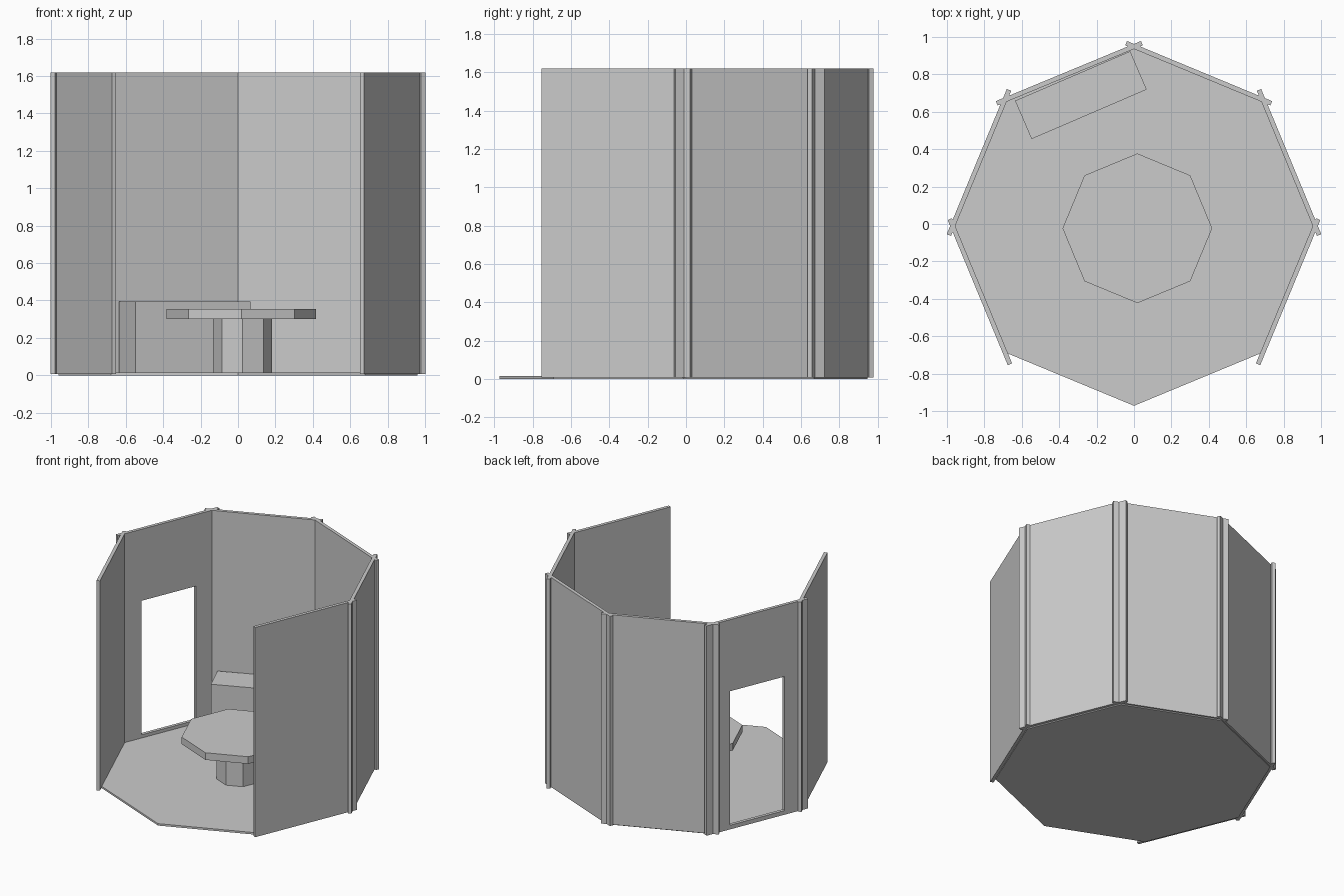
import bpy
from math import radians, pi, atan2

if "Cube" in bpy.data.objects:
    bpy.data.objects.remove(bpy.data.objects["Cube"])


def prism(name, radius, x, y, z0, z1):
    """Upright octagonal prism with a corner on the x axis."""
    bpy.ops.mesh.primitive_cylinder_add(vertices=8, radius=radius, depth=z1 - z0,
                                        location=(x, y, (z0 + z1) / 2))
    ob = bpy.context.object
    ob.name = name
    return ob


def box(name, size, loc, angle):
    """Box of given size, turned about z, with its size baked in."""
    bpy.ops.mesh.primitive_cube_add(size=1, location=loc, rotation=(0, 0, angle))
    ob = bpy.context.object
    ob.name = name
    ob.scale = size
    bpy.ops.object.transform_apply(location=False, rotation=False, scale=True)
    return ob


FLOOR_TOP = 0.015
WALL_Z0, WALL_Z1 = 0.008, 1.62
WALL_LEN, WALL_T = 0.84, 0.025

# Octagonal floor slab
prism("floor", 0.96, 0, -0.012, 0, FLOOR_TOP)

# Six wall panels, overlapping at the corners; the front two sides stay open
panels = {}
for label, cx, cy, normal in (("front", 0.824, -0.362, -22.5),
                              ("middle", 0.829, 0.329, 22.5),
                              ("back", 0.346, 0.806, 67.5)):
    for side, s in (("right", 1), ("left", -1)):
        ang = radians(normal) if s > 0 else pi - radians(normal)
        panels[label, side] = box(f"{label}_{side}_wall",
                                  (WALL_T, WALL_LEN, WALL_Z1 - WALL_Z0),
                                  (s * cx, cy, (WALL_Z0 + WALL_Z1) / 2), ang)

# Doorway cut through the middle left wall
door_wall = panels["middle", "left"]
cutter = box("doorway_cutter", (0.3, 0.45, 1.03),
             (door_wall.location.x, door_wall.location.y, 0.04 + 1.03 / 2),
             door_wall.rotation_euler.z)
cutter.hide_render = True
mod = door_wall.modifiers.new("doorway", 'BOOLEAN')
mod.operation = 'DIFFERENCE'
mod.solver = 'EXACT'
mod.object = cutter
bpy.context.view_layer.objects.active = door_wall
bpy.ops.object.modifier_apply(modifier=mod.name)
bpy.data.objects.remove(cutter)

# Table: octagonal top on an octagonal pedestal
prism("table_top", 0.40, 0.018, -0.023, 0.30, 0.355)
prism("table_pedestal", 0.158, 0.025, -0.023, FLOOR_TOP, 0.30)

# Bench block along the back left wall
box("bench", (0.67, 0.223, 0.395 - FLOOR_TOP),
    (-0.284, 0.689, (0.395 + FLOOR_TOP) / 2), atan2(0.265, 0.616))
